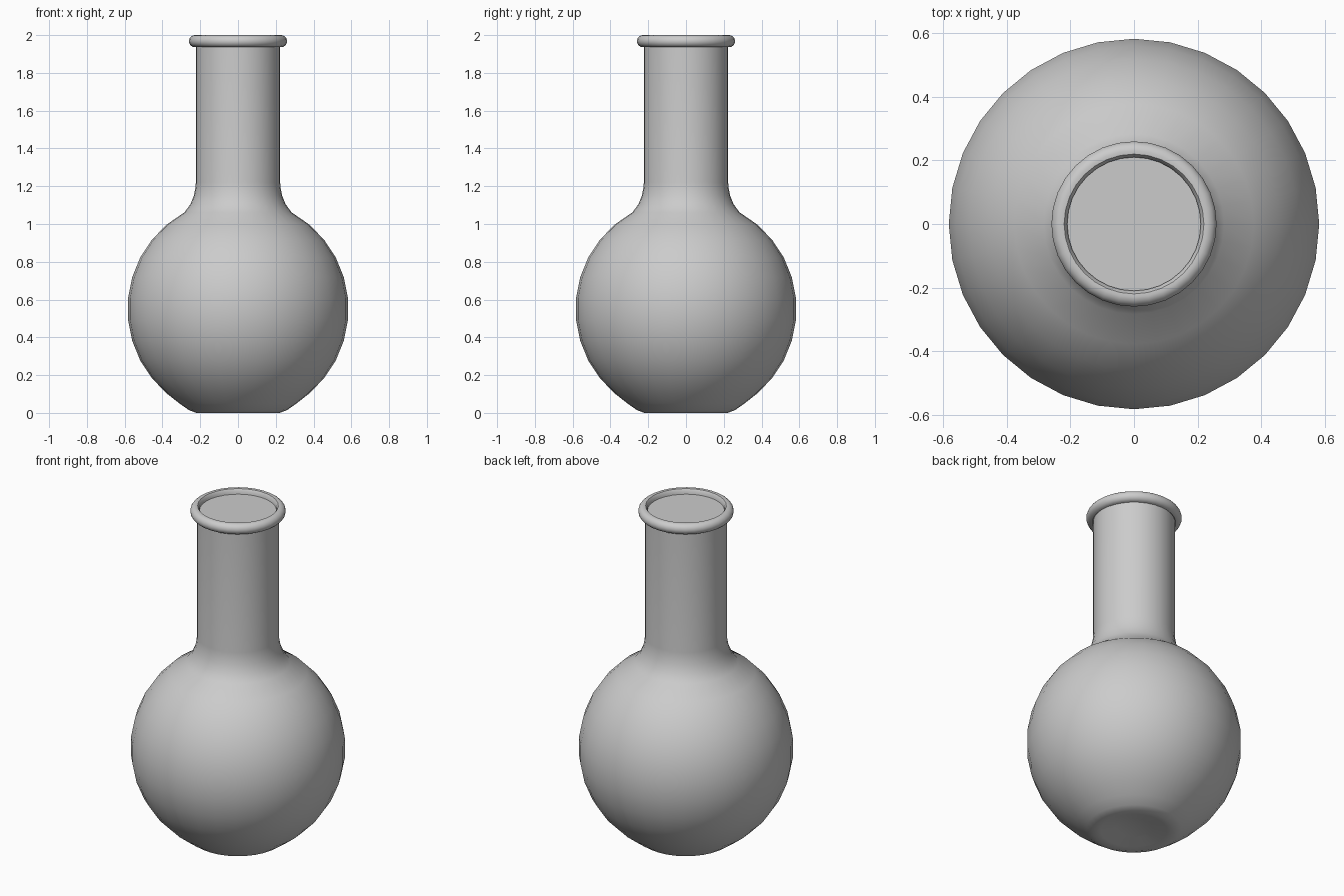
import bpy, bmesh
from math import sin, cos, pi, radians, sqrt

cube = bpy.data.objects.get("Cube")
if cube:
    bpy.data.objects.remove(cube, do_unlink=True)

SIDES = 32
BULB_R, BULB_Z = 0.585, 0.55
NECK_R = 0.223

grey = bpy.data.materials.new("plain grey")
grey.use_nodes = True
colour = (0.6, 0.6, 0.6, 1)
grey.diffuse_color = colour
grey.node_tree.nodes["Principled BSDF"].inputs["Base Color"].default_value = colour


def arc(r, z, radius, start, end, steps):
    """Points of an arc in the (radius, height) plane, angles in degrees."""
    angles = [radians(start + (end - start) * i / steps) for i in range(steps + 1)]
    return [(r + radius * cos(a), z + radius * sin(a)) for a in angles]


def lathe(name, profile, closed=False):
    """Turn a profile around the z axis."""
    bm = bmesh.new()
    verts = [bm.verts.new((r, 0, z)) for r, z in profile]
    edges = [bm.edges.new(pair) for pair in zip(verts, verts[1:])]
    if closed:
        edges.append(bm.edges.new((verts[-1], verts[0])))
    bmesh.ops.spin(bm, geom=verts + edges, cent=(0, 0, 0), axis=(0, 0, 1),
                   angle=2 * pi, steps=SIDES)
    bmesh.ops.remove_doubles(bm, verts=bm.verts, dist=0.0005)
    bmesh.ops.recalc_face_normals(bm, faces=bm.faces)
    mesh = bpy.data.meshes.new(name)
    bm.to_mesh(mesh)
    bm.free()
    mesh.materials.append(grey)
    obj = bpy.data.objects.new(name, mesh)
    bpy.context.collection.objects.link(obj)
    bpy.ops.object.select_all(action='DESELECT')
    obj.select_set(True)
    bpy.context.view_layer.objects.active = obj
    bpy.ops.object.shade_smooth_by_angle(angle=radians(40))
    return obj


# Body: shallow dimpled base, round bulb, flared shoulder, straight neck, flat stopper face
base = [(0, 0.03), (0.1, 0.022), (0.18, 0.004), (0.22, 0), (0.26, 0.015), (0.31, 0.05)]
bulb = arc(0, BULB_Z, BULB_R, -50, 61, 10)
shoulder = [(0.252, 1.105), (0.234, 1.15), (0.226, 1.19), (NECK_R, 1.22)]
neck = [(NECK_R, 1.97), (0, 1.97)]
lathe("flask_body", base + bulb + shoulder + neck)

# Rolled lip around the mouth
lip = [(0.21, 1.955), (0.21, 1.985)] + arc(0.228, 1.968, 0.032, 105, -90, 10)
lathe("rolled_lip", lip, closed=True)
